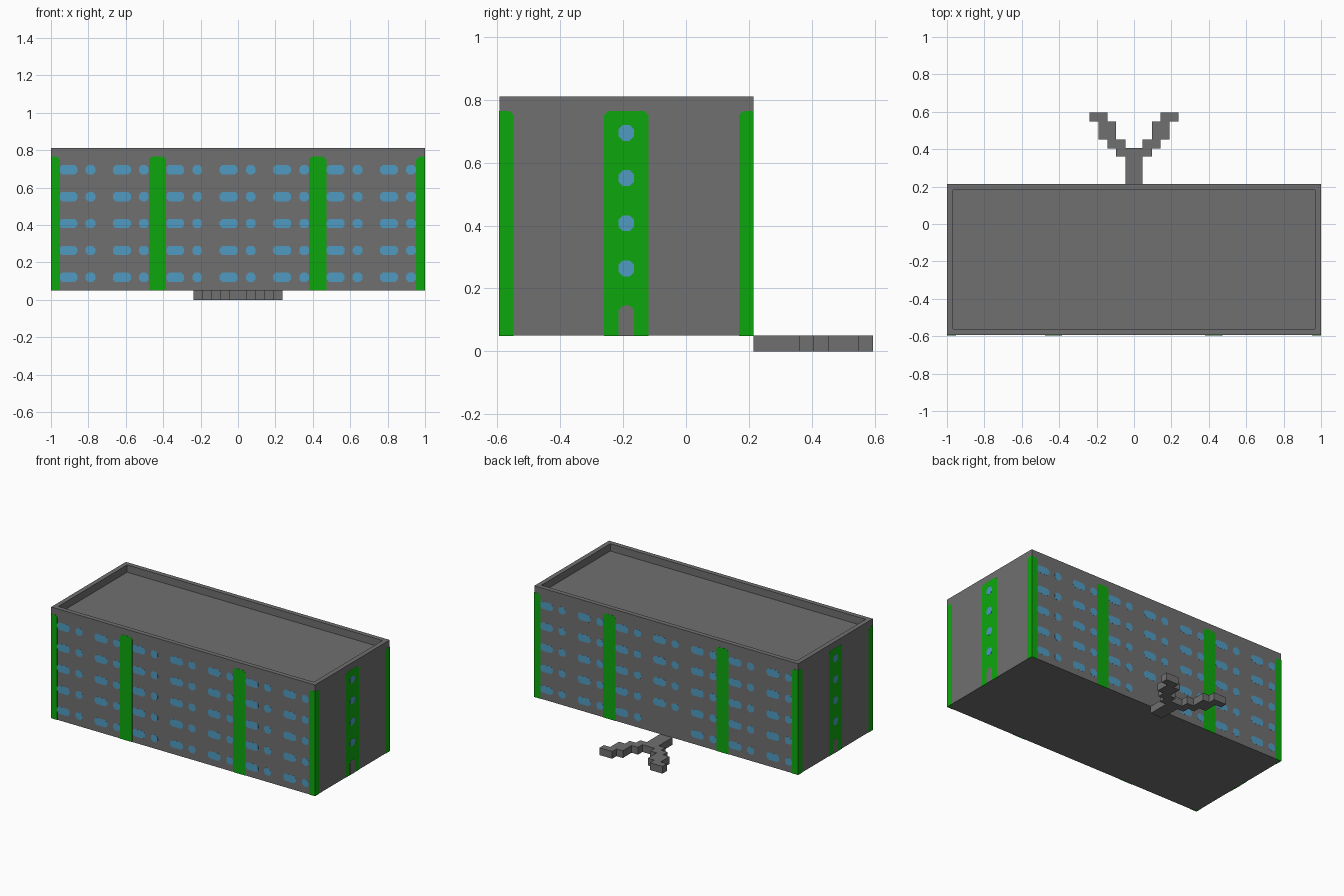
import bpy, bmesh, math
from mathutils import Matrix

cube = bpy.data.objects.get("Cube")
if cube:
    bpy.data.objects.remove(cube, do_unlink=True)


def material(name, rgb):
    m = bpy.data.materials.new(name)
    m.use_nodes = True
    m.diffuse_color = (*rgb, 1)
    m.node_tree.nodes["Principled BSDF"].inputs["Base Color"].default_value = (*rgb, 1)
    return m


GREY = material("concrete grey", (0.162, 0.162, 0.162))
GREEN = material("strip green", (0.004, 0.39, 0.004))
BLUE = material("window blue", (0.08, 0.33, 0.54))

CY = -0.19               # building centre in y
HX, HY = 0.999, 0.404    # building half sizes
Z0, Z1 = 0.05, 0.81
RIM, ROOF = 0.045, 0.76
STRIP_TOP = 0.765


def finish(name, bm, mat):
    bmesh.ops.recalc_face_normals(bm, faces=bm.faces)
    mesh = bpy.data.meshes.new(name)
    bm.to_mesh(mesh)
    bm.free()
    mesh.materials.append(mat)
    ob = bpy.data.objects.new(name, mesh)
    bpy.context.collection.objects.link(ob)
    return ob


def extrude(bm, pts, vec):
    face = bm.faces.new([bm.verts.new(p) for p in pts])
    new = bmesh.ops.extrude_face_region(bm, geom=[face], use_keep_orig=True)["geom"]
    bmesh.ops.translate(bm, vec=vec, verts=[v for v in new if isinstance(v, bmesh.types.BMVert)])


def panel(u0, u1, z0, z1, bl=0, br=0, tr=0, tl=0):
    """Rectangle outline with an optional 45 degree cut on each corner."""
    out = []
    for u, z, c, su, sz in ((u0, z0, bl, 1, 1), (u1, z0, br, -1, 1),
                            (u1, z1, tr, -1, -1), (u0, z1, tl, 1, -1)):
        a, b = (u + su * c, z), (u, z + sz * c)
        out += [a] if c == 0 else ([b, a] if su == sz else [a, b])
    return out


def plates(name, outlines, turn, dist, mat, proud):
    """Thin plates on a facade; turn counts quarter turns from the front."""
    bm = bmesh.new()
    for o in outlines:
        extrude(bm, [(u, -dist - proud, z) for u, z in o], (0, 0.006, 0))
    bm.transform(Matrix.Translation((0, CY, 0)) @ Matrix.Rotation(turn * math.pi / 2, 4, 'Z'))
    return finish(name, bm, mat)


# Building block with a sunken roof inside a parapet
bm = bmesh.new()
bmesh.ops.create_cube(bm, size=1, matrix=Matrix.Translation((0, CY, (Z0 + Z1) / 2))
                      @ Matrix.Diagonal((2 * HX, 2 * HY, Z1 - Z0, 1)))
bm.normal_update()
top = max(bm.faces, key=lambda f: f.normal.z)
bmesh.ops.inset_region(bm, faces=[top], thickness=RIM)
new = bmesh.ops.extrude_face_region(bm, geom=[top])["geom"]
bmesh.ops.translate(bm, vec=(0, 0, ROOF - Z1), verts=[v for v in new if isinstance(v, bmesh.types.BMVert)])
if top.is_valid:
    bmesh.ops.delete(bm, geom=[top], context='FACES_ONLY')
finish("building", bm, GREY)

# Facades
ROWS = [0.12 + 0.1437 * i for i in range(5)]
C = 0.014
ZB = Z0 - 0.001
for turn, side in enumerate(("front", "right_side", "back", "left_side")):
    long_face = turn % 2 == 0
    dist, half = (HY, HX) if long_face else (HX, HY)
    e = half + 0.001
    strips = [panel(-e, -half + 0.046, ZB, STRIP_TOP, tr=C),
              panel(half - 0.046, e, ZB, STRIP_TOP, tl=C)]
    windows = []
    if long_face:
        strips += [panel(u - 0.046, u + 0.046, ZB, STRIP_TOP, tr=C, tl=C) for u in (-0.431, 0.426)]
        for col in range(7):
            u = -0.907 + 0.2857 * col
            for row, z in enumerate(ROWS):
                if side == "back" and row == 0 and col == 3:
                    continue     # clear wall where the path meets the building
                for centre, w in ((u, 0.048), (u + 0.118, 0.026)):
                    windows.append(panel(centre - w, centre + w, z - 0.025, z + 0.025, C, C, C, C))
    else:
        strips.append(panel(-0.071, 0.071, ZB, STRIP_TOP, tr=C, tl=C))
        windows = [panel(-0.025, 0.025, z - 0.025, z + 0.025, C, C, C, C) for z in ROWS[1:]]
        door = panel(-0.025, 0.025, ZB, 0.145, tr=C, tl=C)
        plates(side + "_door", [door], turn, dist, GREY, 0.002)
    plates(side + "_green_strips", strips, turn, dist, GREEN, 0.001)
    plates(side + "_windows", windows, turn, dist, BLUE, 0.0005 if long_face else 0.002)

# Forked path behind the building
arm = [(0.046, 0.214), (0.046, 0.36), (0.095, 0.36), (0.095, 0.405), (0.143, 0.405),
       (0.143, 0.453), (0.191, 0.453), (0.191, 0.548), (0.238, 0.548), (0.238, 0.595),
       (0.143, 0.595), (0.143, 0.548), (0.095, 0.548), (0.095, 0.453), (0.046, 0.453),
       (0.046, 0.405)]
outline = arm + [(-x, y) for x, y in reversed(arm)]
bm = bmesh.new()
extrude(bm, [(x, y, 0) for x, y in outline], (0, 0, Z0))
finish("forked_path", bm, GREY)
